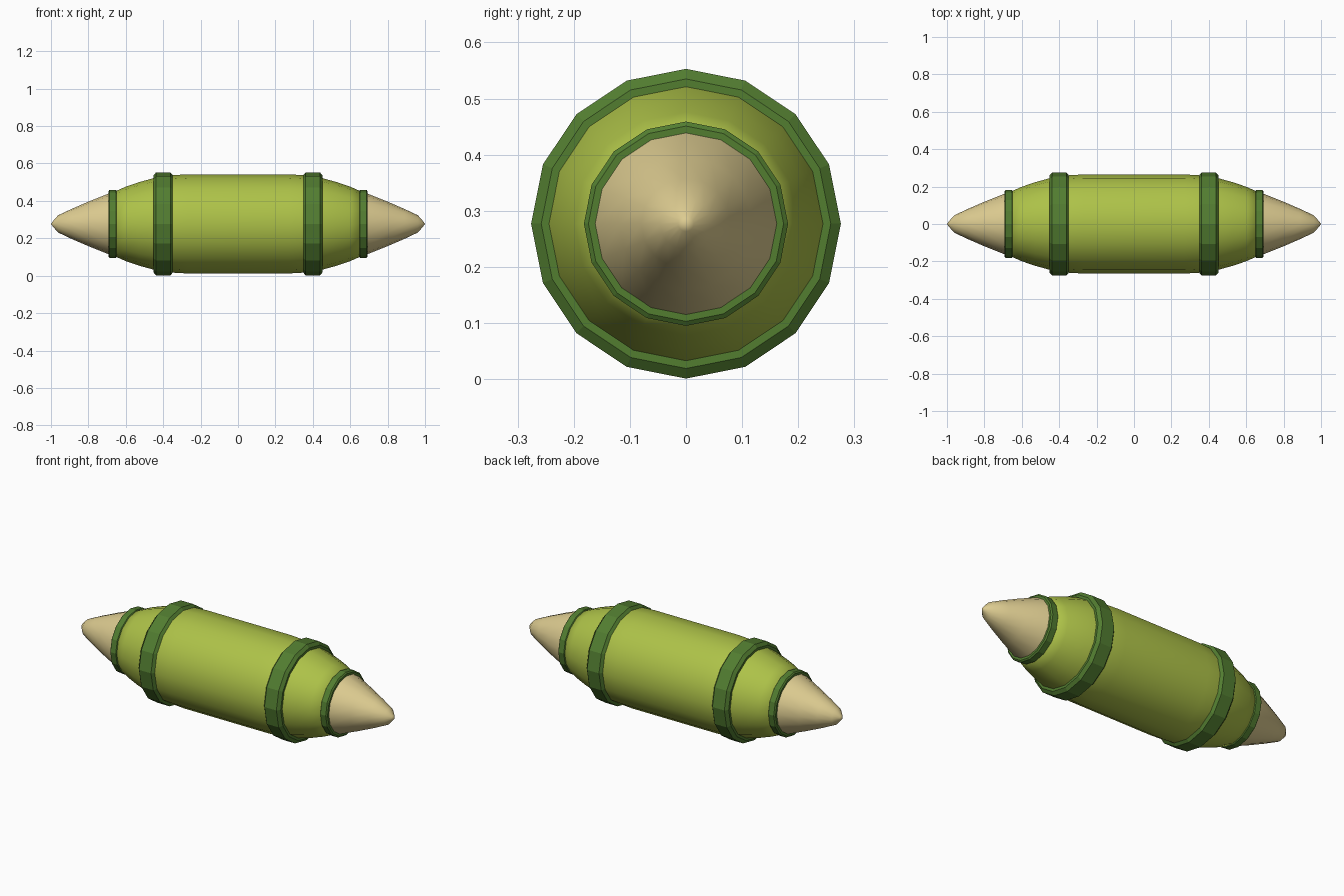
import bpy, bmesh, math

if "Cube" in bpy.data.objects:
    bpy.data.objects.remove(bpy.data.objects["Cube"])

SIDES = 16
CENTRE_Z = 0.277


def material(name, colour):
    m = bpy.data.materials.new(name)
    m.diffuse_color = (*colour, 1)
    m.use_nodes = True
    m.node_tree.nodes["Principled BSDF"].inputs["Base Color"].default_value = m.diffuse_color
    return m


lime = material("lime_green", (0.42, 0.54, 0.065))
dark_green = material("dark_green", (0.085, 0.205, 0.03))
tan = material("tan", (0.72, 0.60, 0.28))


def lathe(name, profile, mat, closed=False, smooth=False):
    """Spin (x, radius) points around the long axis; radius 0 is a pole."""
    bm = bmesh.new()
    rings = []
    for x, r in profile:
        if r == 0:
            rings.append([bm.verts.new((x, 0, 0))] * SIDES)
        else:
            rings.append([bm.verts.new((x, r * math.sin(a), r * math.cos(a)))
                          for a in (2 * math.pi * i / SIDES for i in range(SIDES))])
    pairs = list(zip(rings, rings[1:]))
    if closed:
        pairs.append((rings[-1], rings[0]))
    for a, b in pairs:
        for i in range(SIDES):
            j = (i + 1) % SIDES
            bm.faces.new(list(dict.fromkeys((a[i], a[j], b[j], b[i]))))
    bmesh.ops.recalc_face_normals(bm, faces=bm.faces)
    mesh = bpy.data.meshes.new(name)
    bm.to_mesh(mesh)
    bm.free()
    mesh.materials.append(mat)
    obj = bpy.data.objects.new(name, mesh)
    obj.location.z = CENTRE_Z
    bpy.context.collection.objects.link(obj)
    for p in mesh.polygons:
        p.use_smooth = smooth
    return obj


def band(name, side, x, half, radius, chamfer_x, chamfer_r, inner):
    """Chamfered ring around the body."""
    edge = radius - chamfer_r
    flat = half - chamfer_x
    pts = [(-half, inner), (-half, edge), (-flat, radius),
           (flat, radius), (half, edge), (half, inner)]
    lathe(name, [(side * x + px, r) for px, r in pts], dark_green, closed=True)


# Barrel-shaped body
half_body = [(0.27, 0.265), (0.36, 0.26), (0.45, 0.245),
             (0.53, 0.223), (0.60, 0.199), (0.67, 0.168)]
body = [(-0.67, 0)] + [(-x, r) for x, r in reversed(half_body)] + half_body + [(0.67, 0)]
lathe("body", body, lime, smooth=True)

for label, s in (("left", -1), ("right", 1)):
    # Wide and narrow bands
    band(label + "_wide_band", s, 0.40, 0.053, 0.276, 0.015, 0.018, 0.235)
    band(label + "_narrow_band", s, 0.67, 0.023, 0.182, 0.006, 0.008, 0.15)
    # Pointed tip
    tip = [(0.67, 0.169), (0.69, 0.163), (0.80, 0.119), (0.89, 0.080),
           (0.962, 0.046), (0.99, 0.014), (1.0, 0)]
    lathe(label + "_tip", [(s * x, r) for x, r in tip], tan, smooth=True)
